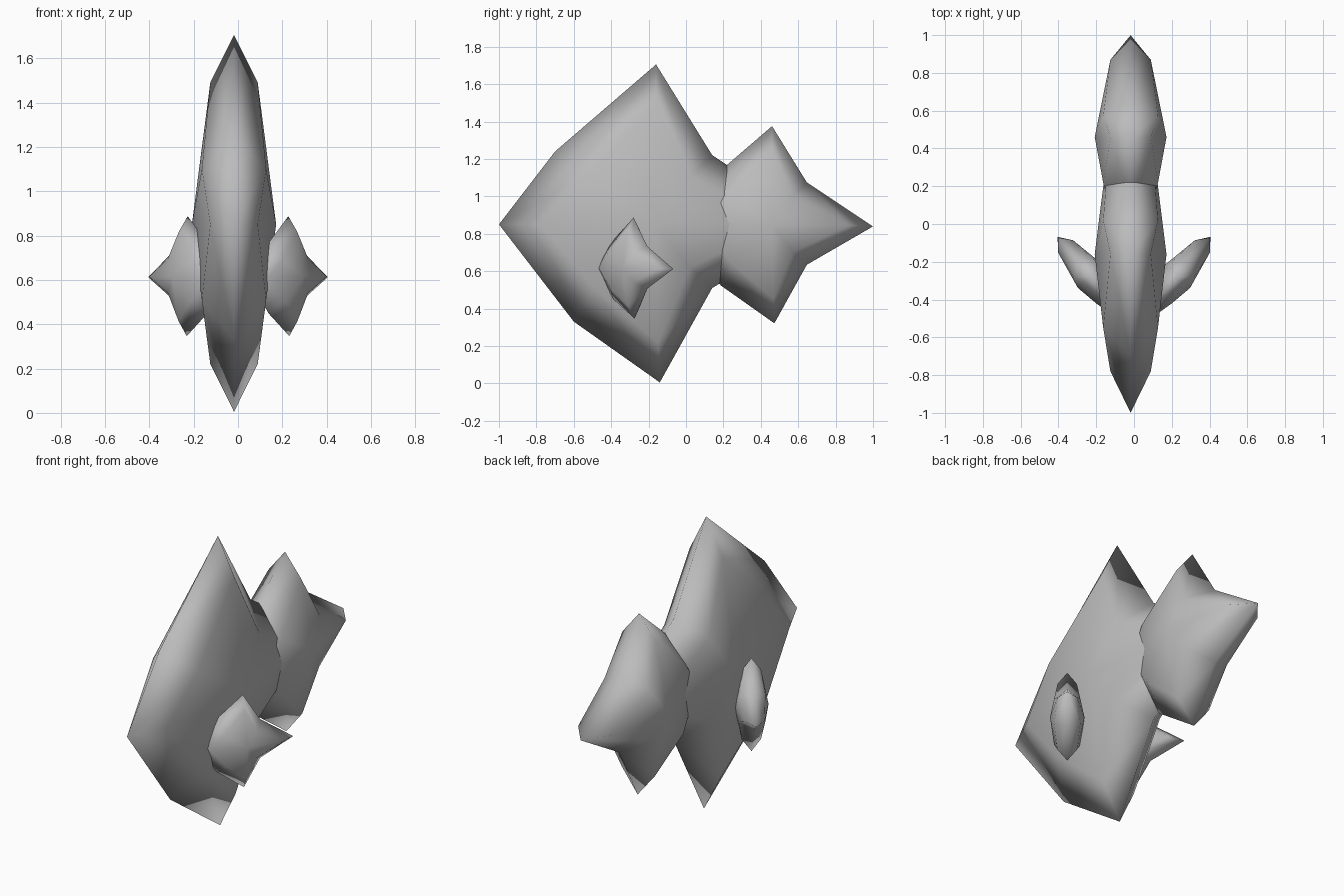
import bpy, bmesh, math
from mathutils import Matrix

cube = bpy.data.objects.get("Cube")
if cube:
    bpy.data.objects.remove(cube, do_unlink=True)

grey = bpy.data.materials.new("plain grey")
grey.use_nodes = True
colour = (0.5, 0.5, 0.5, 1)
grey.diffuse_color = colour
grey.node_tree.nodes["Principled BSDF"].inputs["Base Color"].default_value = colour

# Shared lobe outline (y, z): tips alternate with shallower diagonal points
RIM = [(-.84, 0), (-.54, .39), (0, .855), (.30, .37),
       (.87, -.01), (.30, -.34), (.02, -.845), (-.44, -.52)]
# Shoulder ring (y, z) on each flank, narrow at tips and wider on diagonals
SHOULDER = [(-.62, 0), (-.39, .25), (0, .64), (.18, .25),
            (.66, 0), (.18, -.23), (.01, -.63), (-.33, -.34)]
TIP_X, DIAGONAL_X, CENTRE_X = .107, .145, .19


def lobe(name, centre, size, thickness, turn=0):
    """Star-shaped, pillow-like lobe that the whole fish is made from."""
    bm = bmesh.new()
    rim = [bm.verts.new((0, y, z)) for y, z in RIM]
    for side in (-1, 1):
        ring = [bm.verts.new((side * (DIAGONAL_X if i % 2 else TIP_X), y, z))
                for i, (y, z) in enumerate(SHOULDER)]
        middle = bm.verts.new((side * CENTRE_X, 0, 0))
        for i in range(8):
            j = (i + 1) % 8
            bm.faces.new((rim[i], rim[j], ring[j], ring[i]))
        for i in range(0, 8, 2):
            bm.faces.new((middle, ring[i], ring[i + 1], ring[(i + 2) % 8]))
    bmesh.ops.recalc_face_normals(bm, faces=bm.faces)
    for face in bm.faces:
        face.smooth = True
    bm.transform(Matrix.Translation(centre)
                 @ Matrix.Rotation(math.radians(turn), 4, 'Z')
                 @ Matrix.Diagonal((thickness, size, size, 1)))
    mesh = bpy.data.meshes.new(name)
    bm.to_mesh(mesh)
    bm.free()
    mesh.materials.append(grey)
    obj = bpy.data.objects.new(name, mesh)
    bpy.context.collection.objects.link(obj)
    return obj


# Body and tail
lobe("body", (-.018, -.16, .85), 1, 1)
lobe("tail", (-.018, .46, .845), .62, 1)

# Side fins sweep outward to the back
for name, side in (("left_fin", 1), ("right_fin", -1)):
    lobe(name, (side * .227, -.28, .615), .318, .48, -40 * side)
